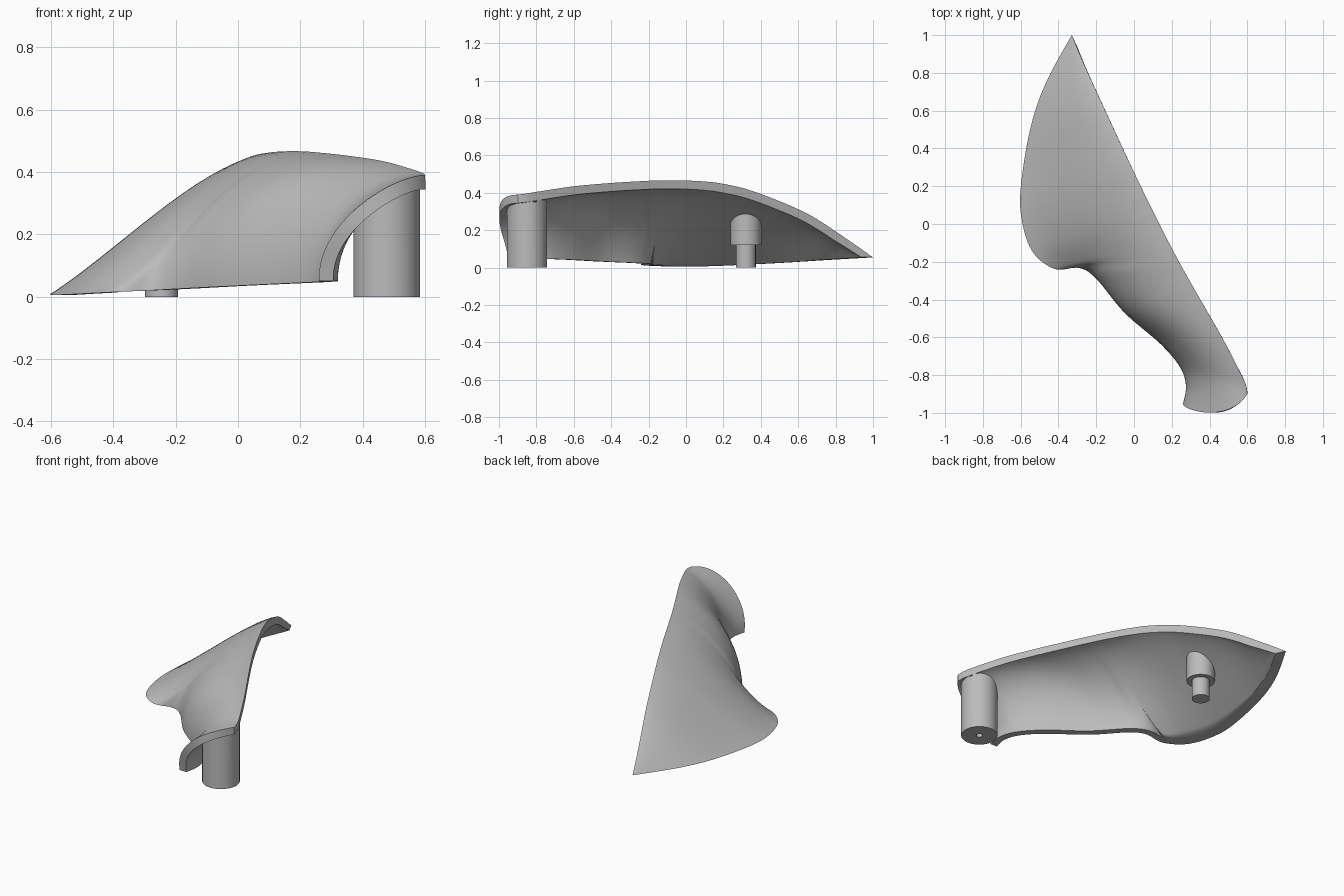
import bpy, bmesh, math
from mathutils import Vector
from mathutils.bvhtree import BVHTree

if "Cube" in bpy.data.objects:
    bpy.data.objects.remove(bpy.data.objects["Cube"])

grey = bpy.data.materials.new("plain grey")
grey.use_nodes = True
grey.diffuse_color = (0.5, 0.5, 0.5, 1)
grey.node_tree.nodes["Principled BSDF"].inputs["Base Color"].default_value = grey.diffuse_color


def make_object(name, bm):
    bmesh.ops.recalc_face_normals(bm, faces=bm.faces)
    mesh = bpy.data.meshes.new(name)
    bm.to_mesh(mesh)
    mesh.materials.append(grey)
    obj = bpy.data.objects.new(name, mesh)
    bpy.context.collection.objects.link(obj)
    bpy.ops.object.select_all(action='DESELECT')
    obj.select_set(True)
    bpy.context.view_layer.objects.active = obj
    bpy.ops.object.shade_smooth_by_angle(angle=math.radians(35))
    return obj


# Cross-sections from tip to foot: lower edge, upper edge,
# then two curve handles as fractions of the section's width and height
SECTIONS = [
    ((-.33, 1, .055), (-.328, .998, .056), (.3, .35), (.72, .9)),
    ((-.47, .74, .04), (-.266, .85, .16), (.3, .35), (.72, .9)),
    ((-.55, .5, .025), (-.17, .64, .293), (.31, .32), (.72, .88)),
    ((-.6, .19, .01), (-.045, .37, .405), (.32, .29), (.72, .85)),
    ((-.592, .01, .006), (.036, .2, .448), (.32, .27), (.7, .85)),
    ((-.535, -.15, .008), (.095, .08, .462), (.32, .22), (.65, .88)),
    ((-.42, -.238, .014), (.16, -.05, .467), (.28, .17), (.57, .92)),
    ((-.29, -.233, .02), (.217, -.16, .466), (.1, .25), (.5, .95)),
    ((-.2, -.29, .025), (.266, -.25, .462), (.03, .4), (.46, .96)),
    ((-.05, -.47, .033), (.357, -.41, .452), (.0, .5), (.42, .96)),
    ((.14, -.635, .042), (.466, -.6, .435), (.0, .5), (.42, .95)),
    ((.243, -.757, .047), (.555, -.77, .41), (.0, .5), (.42, .95)),
    ((.275, -.857, .05), (.592, -.85, .397), (.0, .5), (.42, .95)),
]


def section(low, high, h1, h2):
    low, high = Vector(low), Vector(high)
    span = high - low
    handles = [low + Vector((span.x * a, span.y * a, span.z * b)) for a, b in (h1, h2)]
    return [low, *handles, high]


rows = [section(*s) for s in SECTIONS]
rows.append([Vector(p) for p in ((.26, -.95, .05), (.25, -.985, .24), (.5, -1.06, .39), (.6, -.9, .39))])


def spline(a, b, c, d, t):
    return b + 0.5 * t * (c - a + t * (2 * a - 5 * b + 4 * c - d + t * (3 * (b - c) + d - a)))


def bezier(p, t):
    s = 1 - t
    return s**3 * p[0] + 3 * s * s * t * p[1] + 3 * s * t * t * p[2] + t**3 * p[3]


# Outer skin points
STEPS, ACROSS, THICK = 8, 32, 0.045
ALONG = STEPS * (len(rows) - 1)
outer = []
for i in range(ALONG + 1):
    k = min(i // STEPS, len(rows) - 2)
    t = i / STEPS - k
    near = [rows[max(0, min(len(rows) - 1, k + o))] for o in (-1, 0, 1, 2)]
    ctrl = [spline(*(r[c] for r in near), t) for c in range(4)]
    outer.append([bezier(ctrl, j / ACROSS) for j in range(ACROSS + 1)])

# Inner skin: offset along the normal, slid so that every rim stays flat
SIDE = Vector((.9, .44, 0)).normalized()
TIP = Vector((.028, -.06, 0))


def fade(distance, reach):
    return max(0, 1 - distance / reach)


def inner_point(i, j):
    u, v = i / ALONG, j / ACROSS
    du = outer[min(i + 1, ALONG)][j] - outer[max(i - 1, 0)][j]
    dv = outer[i][min(j + 1, ACROSS)] - outer[i][max(j - 1, 0)]
    n = du.cross(dv).normalized()
    d = n.copy()
    # The foot rim turns towards the straight side as it rises
    foot = Vector((1.2 * max(0, 2 * v - 1) ** 2, -1, 0)).normalized()
    for axis, w in ((Vector((0, 0, 1)), fade(v, .4)), (SIDE, fade(1 - v, .3)),
                    (foot, fade(1 - u, .12))):
        d -= axis * d.dot(axis) * w
    move = -d * THICK / max(d.dot(n), .4)
    return outer[i][j] + move.lerp(TIP, fade(u, .1))


inner = [[inner_point(i, j) for j in range(ACROSS + 1)] for i in range(ALONG + 1)]

# Curved shell
bm = bmesh.new()
top = [[bm.verts.new(p) for p in row] for row in outer]
under = [[bm.verts.new(p) for p in row] for row in inner]
for i in range(ALONG):
    for j in range(ACROSS):
        for g in (top, under):
            bm.faces.new((g[i][j], g[i + 1][j], g[i + 1][j + 1], g[i][j + 1]))
rim = [(i, 0) for i in range(ALONG)] + [(ALONG, j) for j in range(ACROSS)]
rim += [(i, ACROSS) for i in range(ALONG, 0, -1)] + [(0, j) for j in range(ACROSS, 0, -1)]
for (a, b), (c, d) in zip(rim, rim[1:] + rim[:1]):
    bm.faces.new((top[a][b], top[c][d], under[c][d], under[a][b]))
bmesh.ops.remove_doubles(bm, verts=bm.verts, dist=0.0004)
skin = BVHTree.FromBMesh(bm)
make_object("curved_shell", bm)


# Posts: lathed rings, with the last ring trimmed to meet the shell
def post(name, x, y, profile, sides=40):
    bm = bmesh.new()
    rings = []
    for r, z in profile:
        ring = []
        for s in range(sides):
            a = math.tau * s / sides
            p = Vector((x + r * math.cos(a), y + r * math.sin(a), z or 0))
            if z is None:
                hit = skin.ray_cast(Vector((p.x, p.y, 2)), Vector((0, 0, -1)))[0]
                p.z = hit.z - 0.025 if hit else 0.35
            ring.append(bm.verts.new(p))
        rings.append(ring)
    for a, b in zip(rings, rings[1:]):
        for s in range(sides):
            t = (s + 1) % sides
            bm.faces.new((a[s], a[t], b[t], b[s]))
    bm.faces.new(rings[0])
    bm.faces.new(rings[-1])
    make_object(name, bm)


post("front_post", .477, -.85, [(.018, .2), (.018, 0), (.107, 0), (.107, None)])
post("rear_peg", -.245, .32, [(.053, 0), (.053, .12), (.083, .12), (.083, None)])
